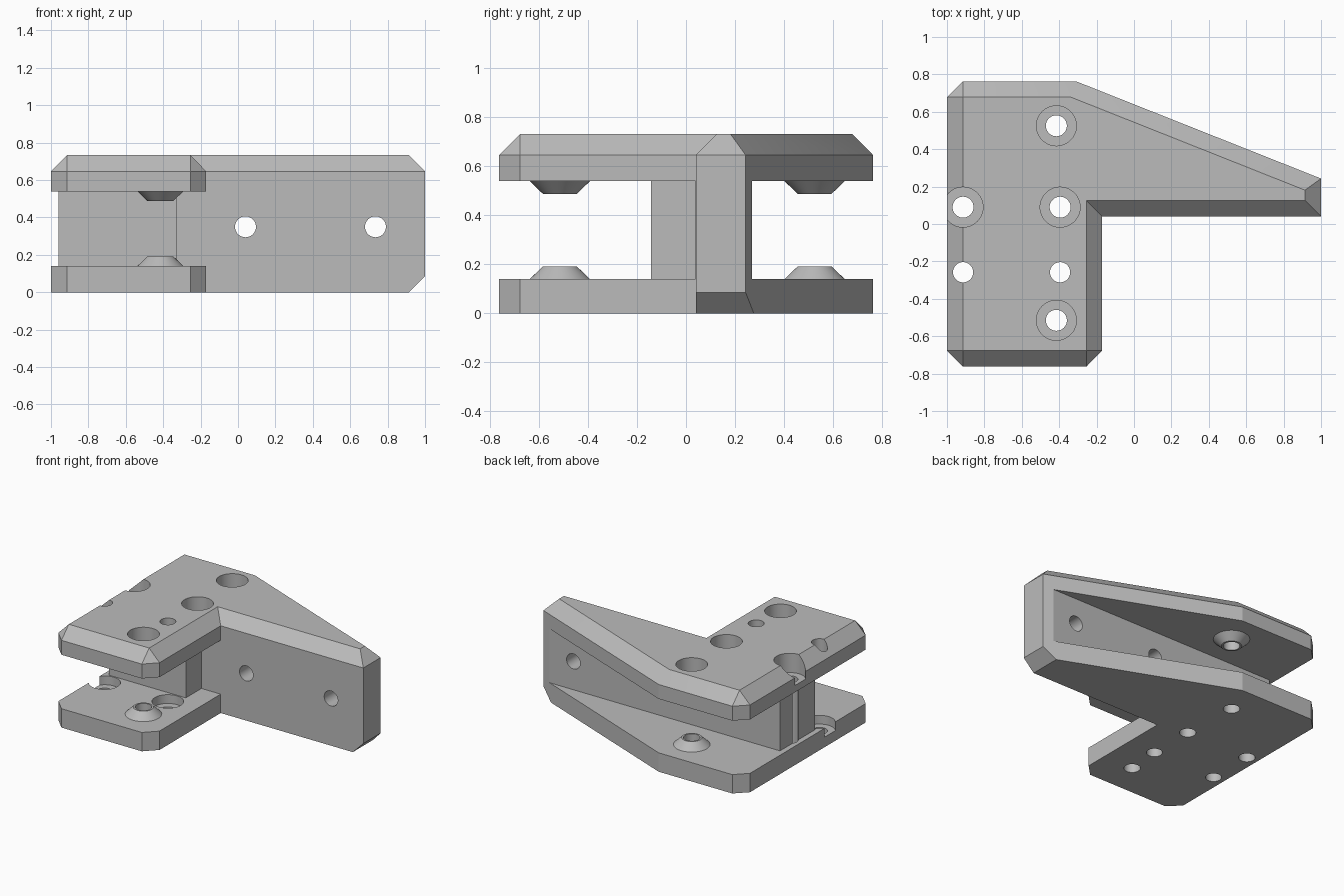
import bpy, bmesh, math
from mathutils import Matrix, Vector

if "Cube" in bpy.data.objects:
    bpy.data.objects.remove(bpy.data.objects["Cube"], do_unlink=True)

# Single plain grey material
grey = bpy.data.materials.new("plain_grey")
grey.use_nodes = True
grey.diffuse_color = (0.5, 0.5, 0.5, 1)
grey.node_tree.nodes["Principled BSDF"].inputs["Base Color"].default_value = (0.5, 0.5, 0.5, 1)

HEIGHT, SHOULDER = 0.733, 0.647
GAP_LOW, GAP_HIGH = 0.14, 0.54
HOLE, BORE = 0.056, 0.107


def add_object(name, bm):
    bmesh.ops.recalc_face_normals(bm, faces=bm.faces)
    mesh = bpy.data.meshes.new(name)
    bm.to_mesh(mesh)
    bm.free()
    mesh.materials.append(grey)
    obj = bpy.data.objects.new(name, mesh)
    bpy.context.collection.objects.link(obj)
    return obj


def prism(name, points, low, high):
    bm = bmesh.new()
    face = bm.faces.new([bm.verts.new((x, y, low)) for x, y in points])
    grown = bmesh.ops.extrude_face_region(bm, geom=[face])
    verts = [v for v in grown["geom"] if isinstance(v, bmesh.types.BMVert)]
    bmesh.ops.translate(bm, verts=verts, vec=(0, 0, high - low))
    return add_object(name, bm)


def cone(name, start, end, r1, r2):
    start, end = Vector(start), Vector(end)
    axis = end - start
    turn = axis.to_track_quat("Z", "Y").to_matrix().to_4x4()
    bm = bmesh.new()
    bmesh.ops.create_cone(bm, cap_ends=True, segments=48, radius1=r1, radius2=r2,
                          depth=axis.length,
                          matrix=Matrix.Translation((start + end) / 2) @ turn)
    return add_object(name, bm)


def combine(body, tool, operation="DIFFERENCE"):
    tool.hide_render = True
    mod = body.modifiers.new("cut", "BOOLEAN")
    mod.operation, mod.solver, mod.object = operation, "EXACT", tool
    bpy.context.view_layer.objects.active = body
    bpy.ops.object.modifier_apply(modifier=mod.name)
    bpy.data.objects.remove(tool, do_unlink=True)


def bore(x, y, low, high, radius):
    combine(bracket, cone("bore_cutter", (x, y, low), (x, y, high), radius, radius))


# Outer block: straight walls with a chamfered upper rim
outline = [(-1, 0.678), (-0.914, 0.763), (-0.31, 0.763), (1, 0.243), (1, 0.04),
           (-0.17, 0.04), (-0.17, -0.677), (-0.255, -0.763), (-0.914, -0.763), (-1, -0.677)]
rim = [(-0.914, 0.678), (-0.337, 0.678), (0.914, 0.181), (0.914, 0.126),
       (-0.255, 0.126), (-0.255, -0.677), (-0.914, -0.677)]
rim_of = [0, 0, 1, 2, 3, 4, 5, 5, 6, 6]
bm = bmesh.new()
base = [bm.verts.new((x, y, 0)) for x, y in outline]
mid = [bm.verts.new((x, y, SHOULDER)) for x, y in outline]
top = [bm.verts.new((x, y, HEIGHT)) for x, y in rim]
bm.faces.new(base)
bm.faces.new(top)
for i in range(len(outline)):
    j = (i + 1) % len(outline)
    a, b = top[rim_of[i]], top[rim_of[j]]
    bm.faces.new((base[i], base[j], mid[j], mid[i]))
    bm.faces.new((mid[i], mid[j], b) if a is b else (mid[i], mid[j], b, a))
bracket = add_object("bracket_body", bm)

# Open slot around the central web, between the two plates
slot = [(2, 0.27), (2, 1.5), (-1.5, 1.5), (-1.5, -1.5), (0.2, -1.5), (-0.1, -0.1),
        (-0.171, 0.04), (-0.328, 0.04), (-0.328, -0.143), (-0.96, -0.143), (-0.96, 0.27)]
combine(bracket, prism("slot_cutter", slot, GAP_LOW, GAP_HIGH))

# Chamfer under the far end of the arm
wedge = prism("end_wedge_cutter", [(0.814, -0.1), (1.1, 0.186), (1.1, -0.1)], -1, 1)
wedge.data.transform(Matrix.Rotation(math.pi / 2, 4, "X"))
combine(bracket, wedge)

# Tapered bosses facing each other, with bored screw holes
for x, y in ((-0.415, 0.525), (-0.415, -0.515)):
    for z, way in ((GAP_LOW, 1), (GAP_HIGH, -1)):
        boss = cone("boss", (x, y, z - 0.02 * way), (x, y, z + 0.052 * way), 0.144, 0.069)
        combine(bracket, boss, "UNION")
    bore(x, y, -0.1, 1, HOLE)
    bore(x, y, 0.59, 1, BORE)

# Vertical holes through the web, bored wide from above
for x in (-0.914, -0.395):
    bore(x, 0.09, -0.1, 1, HOLE)
    bore(x, 0.09, 0.59, 1, BORE)
    # Holes beside the web, bored wide in the lower plate
    bore(x, -0.258, -0.1, 1, HOLE - 0.002)
    bore(x, -0.258, 0.075, 0.3, BORE)

# Cross holes through the arm
for x in (0.04, 0.735):
    combine(bracket, cone("cross_cutter", (x, -0.3, 0.35), (x, 0.6, 0.35), HOLE, HOLE))

bpy.ops.object.select_all(action="DESELECT")
bracket.select_set(True)
bpy.context.view_layer.objects.active = bracket
bpy.ops.object.shade_smooth_by_angle(angle=math.radians(20))
